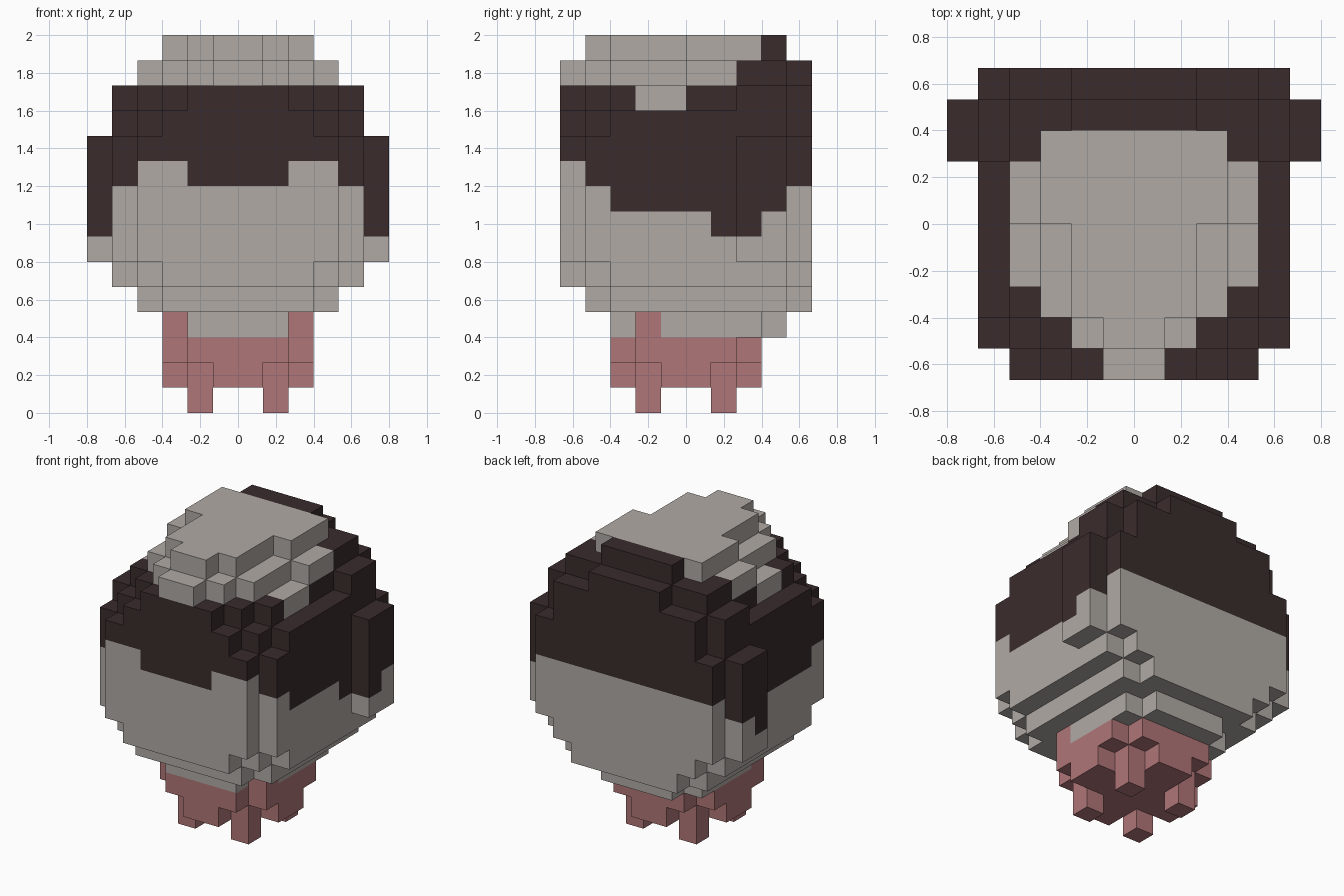
import bpy
import bmesh

if "Cube" in bpy.data.objects:
    bpy.data.objects.remove(bpy.data.objects["Cube"], do_unlink=True)

S = 2 / 15  # edge length of one block


def make_material(name, rgb):
    m = bpy.data.materials.new(name)
    m.use_nodes = True
    m.diffuse_color = (*rgb, 1)
    m.node_tree.nodes["Principled BSDF"].inputs["Base Color"].default_value = (*rgb, 1)
    return m


LIGHT, DARK, PINK = 0, 1, 2
MATERIALS = [make_material("light_grey", (0.434, 0.402, 0.376)),
             make_material("dark_brown", (0.042, 0.0245, 0.0255)),
             make_material("dusty_pink", (0.434, 0.181, 0.188))]

# Half width of each block layer, one digit per row from front (y = -5) to back (y = 4)
BASKET = {1: "0012332100", 2: "0023333200"}
BODY = {3: "0023333320", 4: "0344444443", 5: "3455555554",
        **{z: "4555555555" for z in range(6, 11)},
        11: "3455555554", 12: "2344444554", 13: "1233344442", 14: "0122233320"}


def layer_cells(layers):
    return {(x, row - 5, z) for z, widths in layers.items()
            for row, w in enumerate(widths) for x in range(-int(w), int(w))}


def body_colour(x, y, z):
    """Light below a stepped line, dark above it, with a light crown."""
    ax = abs(x + 0.5)
    if z == 3:
        return PINK if ax > 2 and y == -2 else LIGHT
    if z == 14:
        return DARK if y == 3 else LIGHT
    if z == 13:
        return LIGHT if y < 2 else DARK
    if z == 12 and 3 < ax < 4 and y in (-2, -1):
        return LIGHT
    if y == -5:
        start = 9 if ax < 2 else 10
    else:
        start = {-4: 9, 1: 7, 2: 7, 4: 9}.get(y, 8)
    return DARK if z >= start else LIGHT


def pink(x, y, z):
    return PINK


# Parts as sets of block cells
parts = {
    "basket": (layer_cells(BASKET), pink),
    "balloon_body": (layer_cells(BODY), body_colour),
}
for side, x_ear in (("left", 5), ("right", -6)):
    parts[side + "_ear"] = ({(x_ear, y, z) for y in (2, 3) for z in range(6, 11)}, body_colour)
    for end, y_leg in (("front", -2), ("back", 1)):
        x_leg = 1 if side == "left" else -2
        parts[f"{end}_{side}_foot"] = ({(x_leg, y_leg, 0)}, pink)

filled = set().union(*(cells for cells, _ in parts.values()))


def build_part(name, cells, colour):
    """Skin the exposed sides of the blocks."""
    bm = bmesh.new()
    verts = {}

    def vert(p):
        if p not in verts:
            verts[p] = bm.verts.new([c * S for c in p])
        return verts[p]

    for cell in sorted(cells):
        for axis in range(3):
            for step in (-1, 1):
                near = list(cell)
                near[axis] += step
                if tuple(near) in filled:
                    continue
                corners = []
                for u, v in ((0, 0), (1, 0), (1, 1), (0, 1)):
                    p = list(cell)
                    p[axis] += (step + 1) // 2
                    p[(axis + 1) % 3] += u
                    p[(axis + 2) % 3] += v
                    corners.append(vert(tuple(p)))
                face = bm.faces.new(corners[::step])
                face.material_index = colour(*cell)
    mesh = bpy.data.meshes.new(name)
    bm.to_mesh(mesh)
    bm.free()
    for m in MATERIALS:
        mesh.materials.append(m)
    bpy.context.collection.objects.link(bpy.data.objects.new(name, mesh))


for part_name, (part_cells, rule) in parts.items():
    build_part(part_name, part_cells, rule)
